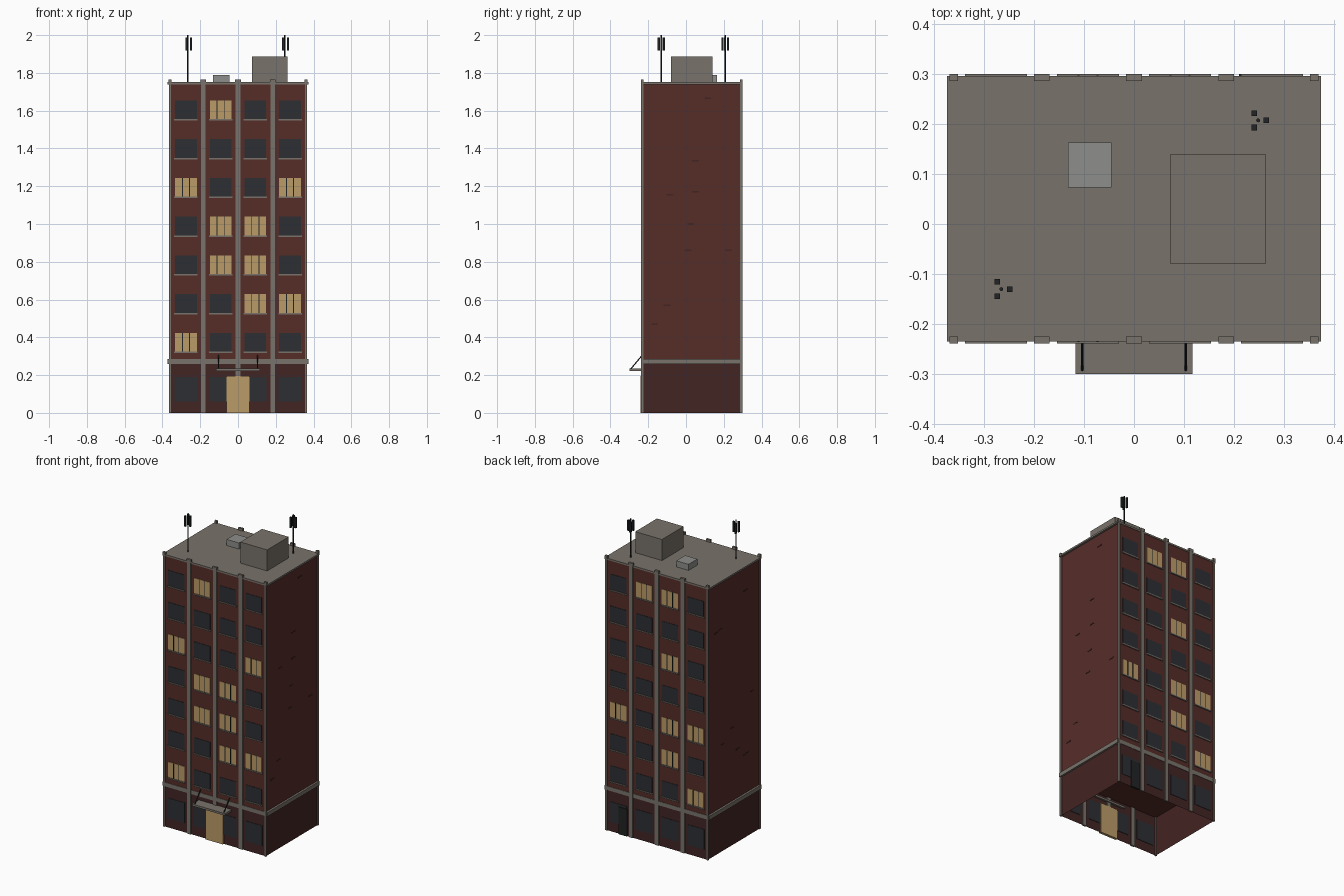
import bpy, bmesh, random
from math import cos, sin, tau
from mathutils import Vector, Matrix

if "Cube" in bpy.data.objects:
    bpy.data.objects.remove(bpy.data.objects["Cube"])

random.seed(4)
FRONT, BACK, HALF_X = -0.232, 0.293, 0.36
MID_Y, DEPTH = (FRONT + BACK) / 2, BACK - FRONT
COLS = [-0.2755, -0.0918, 0.0918, 0.2755]
ROWS = [1.605 - 0.2053 * i for i in range(7)]


def material(name, r, g, b):
    m = bpy.data.materials.new(name)
    m.diffuse_color = (r, g, b, 1)
    m.use_nodes = True
    m.node_tree.nodes["Principled BSDF"].inputs["Base Color"].default_value = m.diffuse_color
    return m


BRICK = material("brick", 0.092, 0.026, 0.022)
BASE = material("dark_brick", 0.055, 0.018, 0.017)
STONE = material("stone", 0.19, 0.17, 0.145)
GLASS = material("dark_glass", 0.025, 0.028, 0.033)
LIT = material("lit_glass", 0.5, 0.33, 0.14)
METAL = material("dark_metal", 0.015, 0.017, 0.018)
STEEL = material("light_metal", 0.27, 0.27, 0.26)


def boxes(name, mat, items, open_bottom=False):
    """One object from (centre, size) boxes."""
    bm = bmesh.new()
    for c, s in items:
        bmesh.ops.create_cube(bm, size=1, matrix=Matrix.Translation(c) @ Matrix.Diagonal((*s, 1)))
    if open_bottom:
        bm.normal_update()
        bmesh.ops.delete(bm, geom=[f for f in bm.faces if f.normal.z < -0.9], context='FACES')
    return finish(name, mat, bm)


def finish(name, mat, bm):
    me = bpy.data.meshes.new(name)
    bm.to_mesh(me)
    bm.free()
    me.materials.append(mat)
    ob = bpy.data.objects.new(name, me)
    bpy.context.collection.objects.link(ob)
    return ob


def rod(name, mat, a, b, r, sides=8):
    a, b = Vector(a), Vector(b)
    d = b - a
    bm = bmesh.new()
    bmesh.ops.create_cone(bm, cap_ends=True, segments=sides, radius1=r, radius2=r, depth=d.length,
                          matrix=Matrix.Translation((a + b) / 2) @ d.to_track_quat('Z', 'Y').to_matrix().to_4x4())
    return finish(name, mat, bm)


def span(x0, x1, y0, y1, z0, z1):
    return ((x0 + x1) / 2, (y0 + y1) / 2, (z0 + z1) / 2), (x1 - x0, y1 - y0, z1 - z0)


# Main masses: hollow ground floor, brick tower, stone band and roof slab
base = boxes("ground_floor", BASE, [span(-HALF_X, HALF_X, FRONT, BACK, 0, 0.27)], open_bottom=True)
boxes("tower", BRICK, [span(-HALF_X, HALF_X, FRONT, BACK, 0.255, 1.742)])
boxes("stone_band", STONE, [((0, MID_Y, 0.272), (0.746, DEPTH + 0.005, 0.026))])
boxes("roof_slab", STONE, [((0, MID_Y, 1.745), (0.746, DEPTH + 0.005, 0.011))])

# Pilasters with small caps on front and back
shafts, caps = [], []
for y in (FRONT, BACK):
    for x, w in ((-0.36, 0.012), (-0.184, 0.026), (0, 0.026), (0.184, 0.026), (0.36, 0.012)):
        shafts.append(((x, y, 0.875), (w, 0.012, 1.75)))
        caps.append(((x, y, 1.757), (w + 0.005, 0.014, 0.018)))
boxes("pilasters", STONE, shafts)
boxes("pilaster_caps", STONE, caps)

# Windows: lit cells given as (row, column), columns counted along +x
lit = {FRONT: {(0, 1), (2, 0), (2, 3), (3, 1), (3, 2), (4, 1), (4, 2), (5, 2), (5, 3), (6, 0)},
       BACK: {(0, 1), (0, 2), (2, 1), (4, 3), (4, 1), (4, 0), (5, 1), (6, 0)}}
for y, side, out in ((FRONT, "front", -1), (BACK, "back", 1)):
    dark, glow, bars, sills = [], [], [], []
    for c, x in enumerate(COLS):
        dark.append(((x, y, 0.125), (0.12, 0.005, 0.13)))
        for r, z in enumerate(ROWS):
            pane = ((x, y, z), (0.115, 0.005, 0.1))
            sills.append(((x, y + out * 0.003, z - 0.053), (0.124, 0.008, 0.008)))
            if (r, c) in lit[y]:
                glow.append(pane)
                bars += [((x + d, y + out * 0.002, z), (0.004, 0.004, 0.1)) for d in (-0.019, 0.019)]
            else:
                dark.append(pane)
    boxes(side + "_dark_windows", GLASS, dark)
    boxes(side + "_lit_windows", LIT, glow)
    boxes(side + "_mullions", METAL, bars)
    boxes(side + "_sills", STONE, sills)

# Loose dark bricks on both plain side walls
marks = [(0.115, 1.665), (0.05, 1.335), (-0.085, 1.155), (0.05, 1.17), (0.025, 1.0),
         (0.01, 0.86), (0.225, 0.86), (-0.1, 0.57), (-0.165, 0.47)]
other = [(random.uniform(-0.18, 0.24), random.uniform(0.4, 1.68)) for _ in marks]
boxes("side_bricks", BASE,
      [((HALF_X, y, z), (0.004, 0.036, 0.008)) for y, z in marks] +
      [((-HALF_X, y, z), (0.004, 0.036, 0.008)) for y, z in other])

# Doors
boxes("entrance_door", LIT, [span(-0.062, 0.062, -0.242, -0.225, 0, 0.196)])
boxes("service_door", METAL, [((0.24, BACK, 0.0875), (0.06, 0.014, 0.175))])

# Entrance canopy with slanted tie rods
boxes("canopy", STONE, [span(-0.117, 0.117, -0.3, -0.22, 0.222, 0.235)])
for x in (-0.103, 0.103):
    rod("canopy_tie", METAL, (x, -0.292, 0.233), (x, FRONT, 0.305), 0.003, 6)

# Roof house, vent unit and antennas
boxes("roof_house", STONE, [span(0.073, 0.263, -0.08, 0.14, 1.745, 1.886)])
boxes("vent_unit", STEEL, [span(-0.132, -0.045, 0.073, 0.163, 1.745, 1.79)])
for x, y in ((-0.265, -0.13), (0.248, 0.207)):
    rod("antenna_pole", METAL, (x, y, 1.745), (x, y, 2.0), 0.004)
    boxes("antenna_panels", METAL,
          [((x + 0.0165 * cos(k * tau / 3), y + 0.0165 * sin(k * tau / 3), 1.953), (0.011, 0.011, 0.068))
           for k in range(3)])
